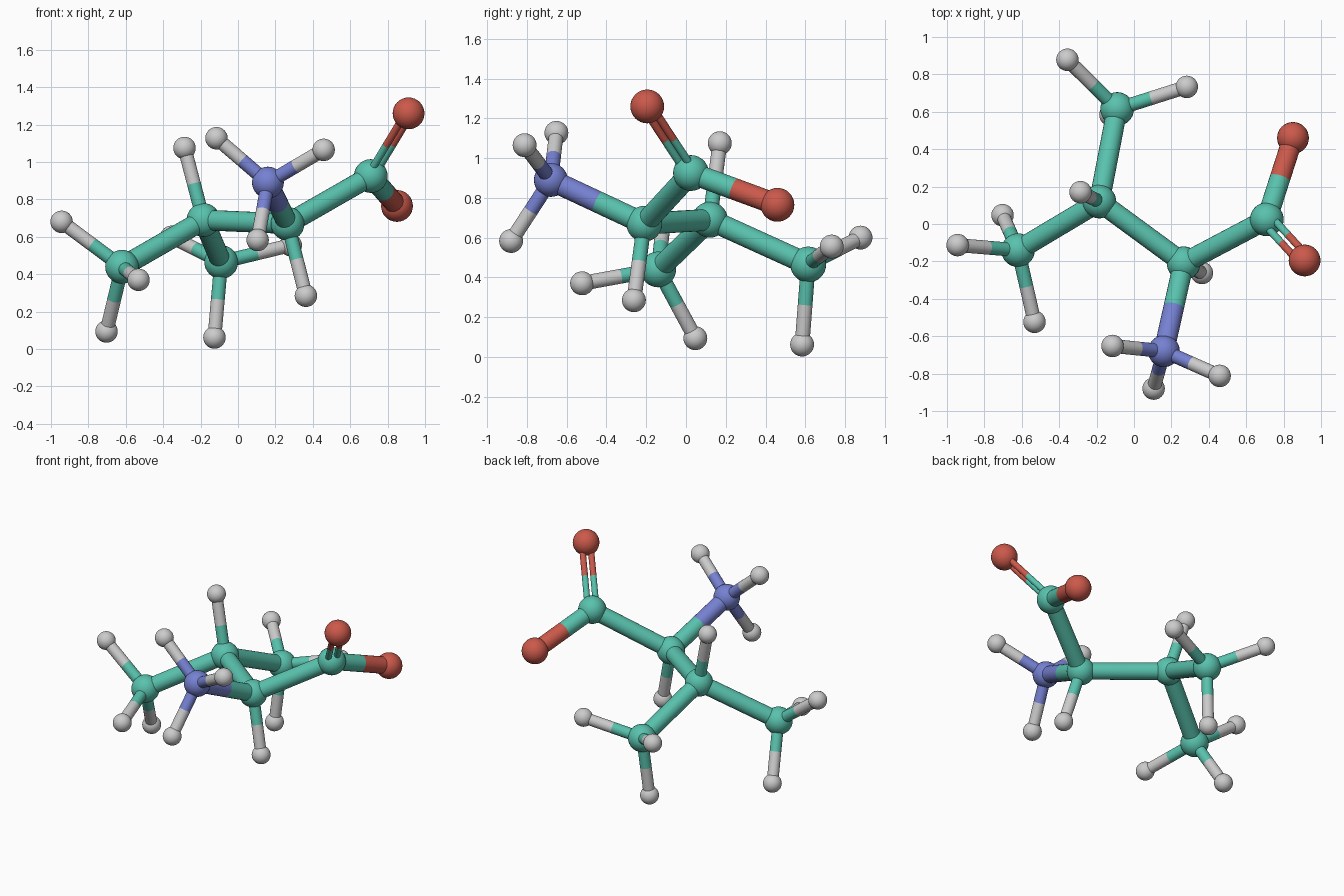
import bpy
from mathutils import Vector

cube = bpy.data.objects.get("Cube")
if cube:
    bpy.data.objects.remove(cube, do_unlink=True)


def make_material(name, colour):
    mat = bpy.data.materials.new(name)
    mat.use_nodes = True
    mat.diffuse_color = (*colour, 1)
    mat.node_tree.nodes["Principled BSDF"].inputs["Base Color"].default_value = (*colour, 1)
    return mat


# Each element: material and ball radius
ELEMENTS = {
    "carbon": (make_material("teal", (0.10, 0.54, 0.42)), 0.09),
    "nitrogen": (make_material("periwinkle blue", (0.18, 0.22, 0.64)), 0.085),
    "oxygen": (make_material("brick red", (0.60, 0.10, 0.07)), 0.085),
    "hydrogen": (make_material("light grey", (0.60, 0.60, 0.60)), 0.06),
}
THICK, THIN, TWIN = 0.055, 0.037, 0.02

# Ball centres
ATOMS = {
    "carbon_alpha": (0.265, -0.21, 0.67),
    "carbon_beta": (-0.185, 0.12, 0.69),
    "carbon_acid": (0.71, 0.025, 0.925),
    "carbon_side": (-0.62, -0.14, 0.44),
    "carbon_back": (-0.09, 0.615, 0.465),
    "nitrogen_amine": (0.16, -0.68, 0.89),
    "oxygen_top": (0.912, -0.195, 1.26),
    "oxygen_back": (0.85, 0.46, 0.765),
    "hydrogen_amine_a": (-0.115, -0.652, 1.127),
    "hydrogen_amine_b": (0.458, -0.812, 1.065),
    "hydrogen_amine_c": (0.105, -0.88, 0.583),
    "hydrogen_alpha": (0.363, -0.262, 0.285),
    "hydrogen_beta": (-0.286, 0.17, 1.075),
    "hydrogen_side_a": (-0.943, -0.113, 0.68),
    "hydrogen_side_b": (-0.703, 0.047, 0.094),
    "hydrogen_side_c": (-0.532, -0.523, 0.37),
    "hydrogen_back_a": (-0.126, 0.584, 0.062),
    "hydrogen_back_b": (0.282, 0.733, 0.555),
    "hydrogen_back_c": (-0.356, 0.878, 0.60),
}
ATOMS = {name: Vector(p) for name, p in ATOMS.items()}

# Which balls each hub is joined to
BONDS = {
    "carbon_alpha": ["carbon_beta", "carbon_acid", "nitrogen_amine", "hydrogen_alpha"],
    "carbon_beta": ["carbon_side", "carbon_back", "hydrogen_beta"],
    "carbon_acid": ["oxygen_top", "oxygen_back"],
    "nitrogen_amine": ["hydrogen_amine_" + k for k in "abc"],
    "carbon_side": ["hydrogen_side_" + k for k in "abc"],
    "carbon_back": ["hydrogen_back_" + k for k in "abc"],
}


def element(name):
    return ELEMENTS[name.split("_")[0]]


def finish(name, mat):
    obj = bpy.context.object
    obj.name = name
    obj.data.materials.append(mat)
    bpy.ops.object.shade_smooth_by_angle()


def rod(name, start, end, radius, mat):
    axis = end - start
    bpy.ops.mesh.primitive_cylinder_add(
        vertices=24, radius=radius, depth=axis.length, location=(start + end) / 2,
        rotation=axis.to_track_quat("Z", "Y").to_euler())
    finish(name, mat)


def bond(a, b, radius, offset=Vector()):
    # Two half rods, each in the colour of its own ball
    start, end = ATOMS[a] + offset, ATOMS[b] + offset
    middle = (start + end) / 2
    rod(f"bond_{a}_to_{b}", start, middle, radius, element(a)[0])
    rod(f"bond_{b}_to_{a}", middle, end, radius, element(b)[0])


# Balls
for name, centre in ATOMS.items():
    mat, radius = element(name)
    bpy.ops.mesh.primitive_uv_sphere_add(segments=32, ring_count=16, radius=radius, location=centre)
    finish(name, mat)

# Rods, with a twin pair lying in the plane of the acid group
for hub, ends in BONDS.items():
    for end in ends:
        if end == "oxygen_top":
            along = ATOMS[end] - ATOMS[hub]
            normal = along.cross(ATOMS["oxygen_back"] - ATOMS[hub])
            side = along.cross(normal).normalized() * 0.028
            bond(hub, end, TWIN, side)
            bond(hub, end, TWIN, -side)
        else:
            bond(hub, end, THIN if end.startswith("hydrogen") else THICK)
